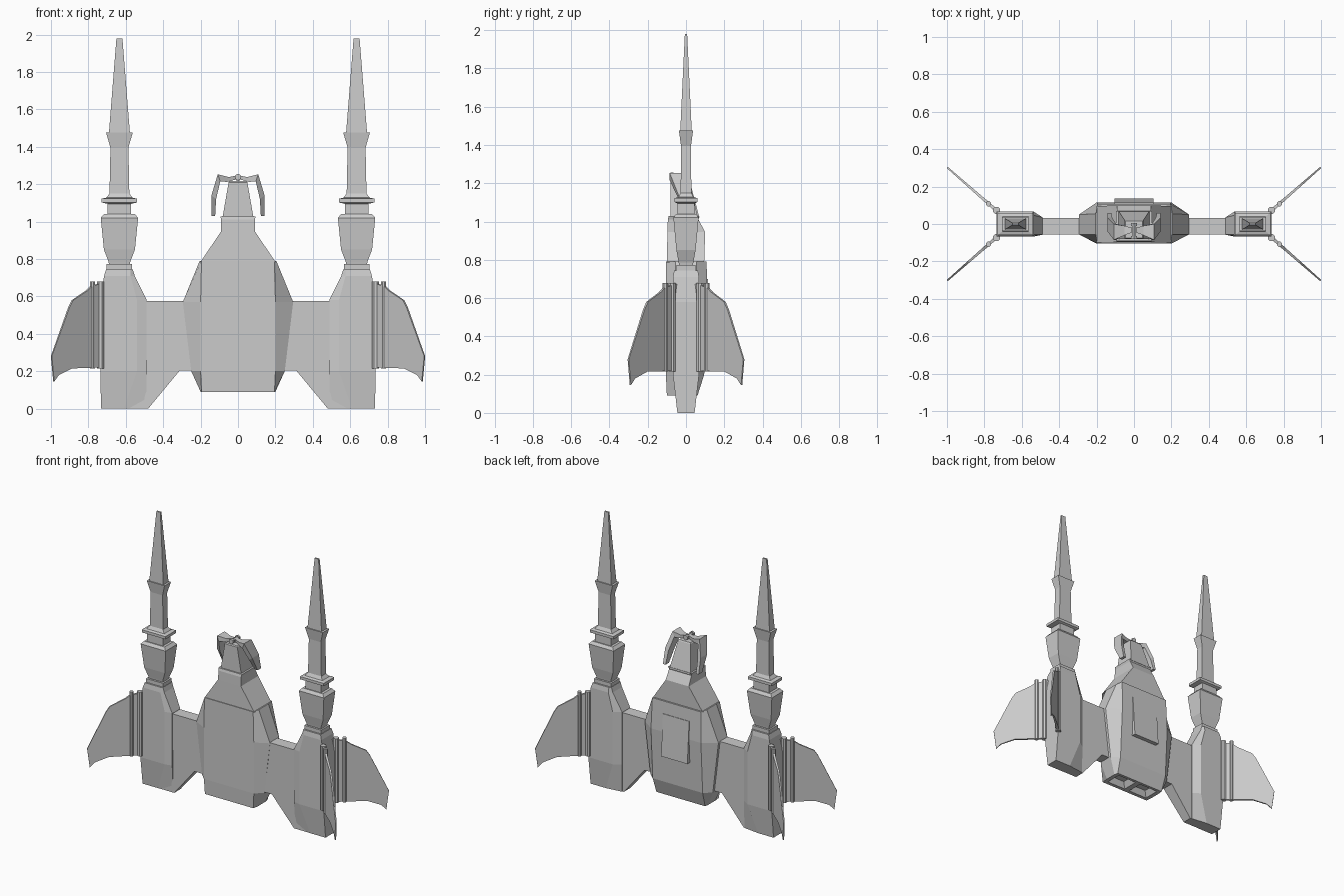
import bpy, bmesh, math
from mathutils import Vector

if "Cube" in bpy.data.objects:
    bpy.data.objects.remove(bpy.data.objects["Cube"])


def loft(name, rings, mirror=None):
    """Skin equal-length point rings into a closed solid, optionally mirrored."""
    bm = bmesh.new()
    rows = [[bm.verts.new(p) for p in r] for r in rings]
    n = len(rows[0])
    for a, b in zip(rows, rows[1:]):
        for i in range(n):
            j = (i + 1) % n
            bm.faces.new((a[i], a[j], b[j], b[i]))
    bm.faces.new(rows[0][::-1])
    bm.faces.new(rows[-1])
    bmesh.ops.recalc_face_normals(bm, faces=bm.faces)
    me = bpy.data.meshes.new(name)
    bm.to_mesh(me)
    bm.free()
    ob = bpy.data.objects.new(name, me)
    bpy.context.collection.objects.link(ob)
    if mirror:
        m = ob.modifiers.new("Mirror", 'MIRROR')
        m.use_axis = mirror
        m.use_mirror_merge = False
    return ob


X = (True, False, False)
XY = (True, True, False)


def rect(z, x0, x1, y0, y1):
    return [(x0, y0, z), (x1, y0, z), (x1, y1, z), (x0, y1, z)]


def hexa(z, outer, xa, xb, d, y0, y1):
    return [(outer, -d, z), (outer, d, z), (xa, d, z), (xb, y1, z), (xb, y0, z), (xa, -d, z)]


def octa(z, xi, xo, yf, yb, y0, y1):
    return [(-xi, yf, z), (xi, yf, z), (xo, y0, z), (xo, y1, z),
            (xi, yb, z), (-xi, yb, z), (-xo, y1, z), (-xo, y0, z)]


# central hull with bevelled sides
hull = loft("central_hull", [
    octa(.09, .195, .20, -.10, .06, -.05, .03),
    octa(.20, .20, .25, -.105, .095, -.055, .05),
    octa(.57, .20, .295, -.105, .115, -.055, .05),
    octa(.79, .195, .205, -.105, .107, -.055, .055)])

# two exhaust recesses in the hull underside
for s in (-1, 1):
    c = .095 * s
    cut = loft("exhaust_cutter", [rect(.07, c - .08, c + .08, -.08, .045),
                                  rect(.09, c - .075, c + .075, -.075, .04),
                                  rect(.13, c - .05, c + .05, -.055, .02)])
    cut.hide_render = True
    cut.display_type = 'WIRE'
    m = hull.modifiers.new("Exhaust", 'BOOLEAN')
    m.object = cut
    m.operation = 'DIFFERENCE'
    m.solver = 'EXACT'

# sloping panel on the back
loft("back_panel", [rect(.40, -.105, .105, .09, .135),
                    rect(.70, -.105, .105, .09, .114)])

# shoulders and neck
loft("shoulders", [rect(.785, -.20, .20, -.10, .095),
                   rect(.945, -.092, .092, -.097, .10),
                   rect(1.01, -.09, .09, -.095, .065),
                   rect(1.028, -.095, .095, -.09, .07)])
loft("neck", [rect(1.02, -.083, .083, -.08, .07),
              rect(1.21, -.05, .05, -.08, .02),
              rect(1.217, -.045, .045, -.075, .015)])

# curved mandibles: (inner xz, outer xz, y range)
mandible = [((.01, 1.225), (.01, 1.245), -.045, -.02),
            ((.06, 1.212), (.05, 1.238), -.06, -.01),
            ((.095, 1.215), (.108, 1.253), -.085, 0),
            ((.117, 1.12), (.142, 1.14), -.04, .035),
            ((.122, 1.03), (.143, 1.03), .02, .06)]
loft("mandible", [[(a[0], y0, a[1]), (b[0], y0, b[1]), (b[0], y1, b[1]), (a[0], y1, a[1])]
                  for a, b, y0, y1 in mandible], X)


def circle(n, r):
    return [(r * math.cos(math.tau * (i + .5) / n), r * math.sin(math.tau * (i + .5) / n))
            for i in range(n)]


loft("mandible_pin", [[(u, y, 1.238 + v) for u, v in circle(6, r)]
                      for y, r in ((-.08, .018), (-.065, .018), (-.065, .01),
                                   (-.01, .01), (-.01, .018), (.005, .018))])
loft("mandible_post", [[(u, v - .035, z) for u, v in circle(6, .01)] for z in (1.2, 1.24)])

# connecting plate running into the nacelle
plate = [(.18, .575), (.60, .575), (.60, 0), (.48, 0), (.31, .205), (.18, .205)]
loft("connecting_plate", [[(x, y if z > .1 else y * .8, z) for x, z in plate]
                          for y in (-.055, .032)], X)

# side nacelles
loft("nacelle", [hexa(0, .733, .61, .49, .045, -.04, .03),
                 hexa(.20, .735, .54, .488, .068, -.057, .035),
                 hexa(.58, .735, .54, .488, .068, -.057, .035),
                 hexa(.71, .716, .575, .552, .068, -.055, .05),
                 hexa(.745, .705, .575, .563, .062, -.055, .05)], X)

# stepped cannon towers: z, half width, half depth
CX = .634
tower = [(.74, .068, .05), (.772, .068, .05), (.772, .056, .036), (.785, .058, .038),
         (.85, .083, .05), (1.02, .10, .066), (1.04, .082, .052), (1.04, .063, .045),
         (1.095, .063, .045), (1.102, .095, .06), (1.122, .095, .06), (1.128, .07, .04),
         (1.15, .053, .028), (1.395, .048, .026), (1.475, .071, .037),
         (1.475, .056, .03), (1.98, .016, .006)]
loft("cannon_tower", [rect(z, CX - w, CX + w, -d, d) for z, w, d in tower], X)

# four thin diagonal wings
direction = Vector((.26, .228, 0))
normal = Vector((-direction.y, direction.x, 0)).normalized()
outline = [(.715, .675), (.785, .655), (.81, .63), (.885, .58), (.905, .54), (.998, .28),
           (.985, .145), (.96, .18), (.89, .215), (.715, .22)]


def wing_ring(side):
    ring = []
    for x, z in outline:
        t = .009 - .005 * (x - .715) / .285
        y = .067 + (x - .73) * direction.y / direction.x
        ring.append(Vector((x, y, z)) + normal * t * side)
    return ring


loft("wing", [wing_ring(-1), wing_ring(1)], XY)

# hinge rods at the wing roots
for name, x, y, r in (("wing_root_rod", .735, .073, .02), ("wing_hinge_rod", .778, .108, .015)):
    loft(name, [[(x + u, y + v, z) for u, v in circle(8, r)] for z in (.215, .68)], XY)
